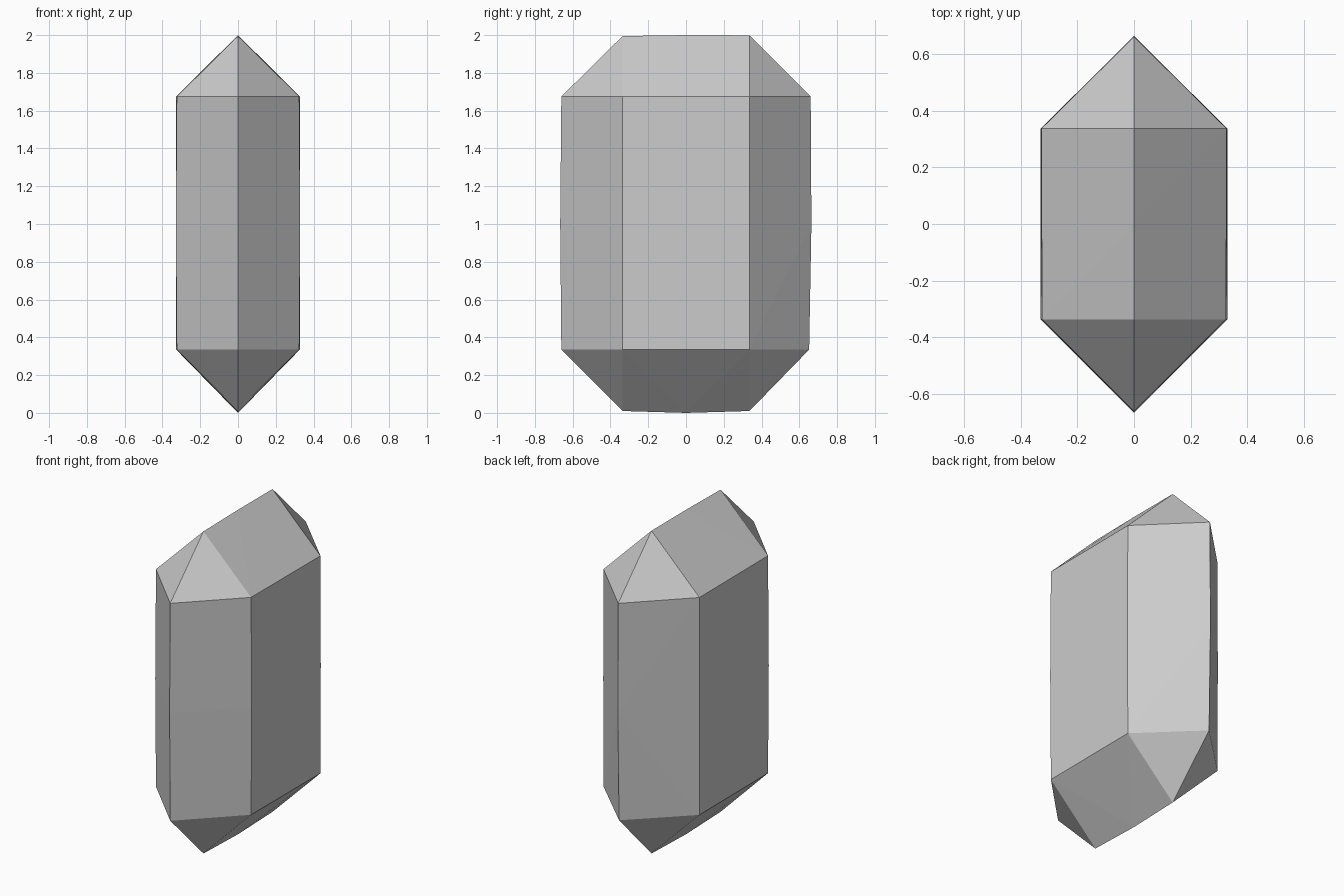
import bpy
import bmesh

cube = bpy.data.objects.get("Cube")
if cube:
    bpy.data.objects.remove(cube, do_unlink=True)

# Plain grey stone
grey = bpy.data.materials.new("plain grey")
grey.use_nodes = True
colour = (0.6, 0.6, 0.6, 1)
grey.diffuse_color = colour
grey.node_tree.nodes["Principled BSDF"].inputs["Base Color"].default_value = colour

LOW, MID, HIGH = 0.335, 1.0, 1.675
HALF = 0.336
points = []

# Side panels: corner posts, slightly bowed at mid height
for side in (-1, 1):
    for y, x in ((-HALF, 0.324), (HALF, 0.327)):
        points += [(side * x, y, LOW), (side * 0.329, y, MID), (side * x, y, HIGH)]

# Front and back upright ridges
points += [(0, -0.66, LOW), (0, -0.666, MID), (0, -0.66, HIGH)]
points += [(0, 0.652, LOW), (0, 0.664, MID), (0, 0.66, HIGH)]

# Top and bottom ridges
points += [(0, -HALF, 1.995), (0, 0, 2), (0, HALF, 1.999)]
points += [(0, -HALF, 0.01), (0, 0, 0), (0, HALF, 0.01)]

# Faceted crystal skin
bm = bmesh.new()
for p in points:
    bm.verts.new(p)
bmesh.ops.convex_hull(bm, input=bm.verts[:])
bmesh.ops.dissolve_limit(bm, angle_limit=0.002, verts=bm.verts[:], edges=bm.edges[:])
bmesh.ops.recalc_face_normals(bm, faces=bm.faces[:])

mesh = bpy.data.meshes.new("crystal")
bm.to_mesh(mesh)
bm.free()
mesh.materials.append(grey)
crystal = bpy.data.objects.new("crystal", mesh)
bpy.context.collection.objects.link(crystal)
